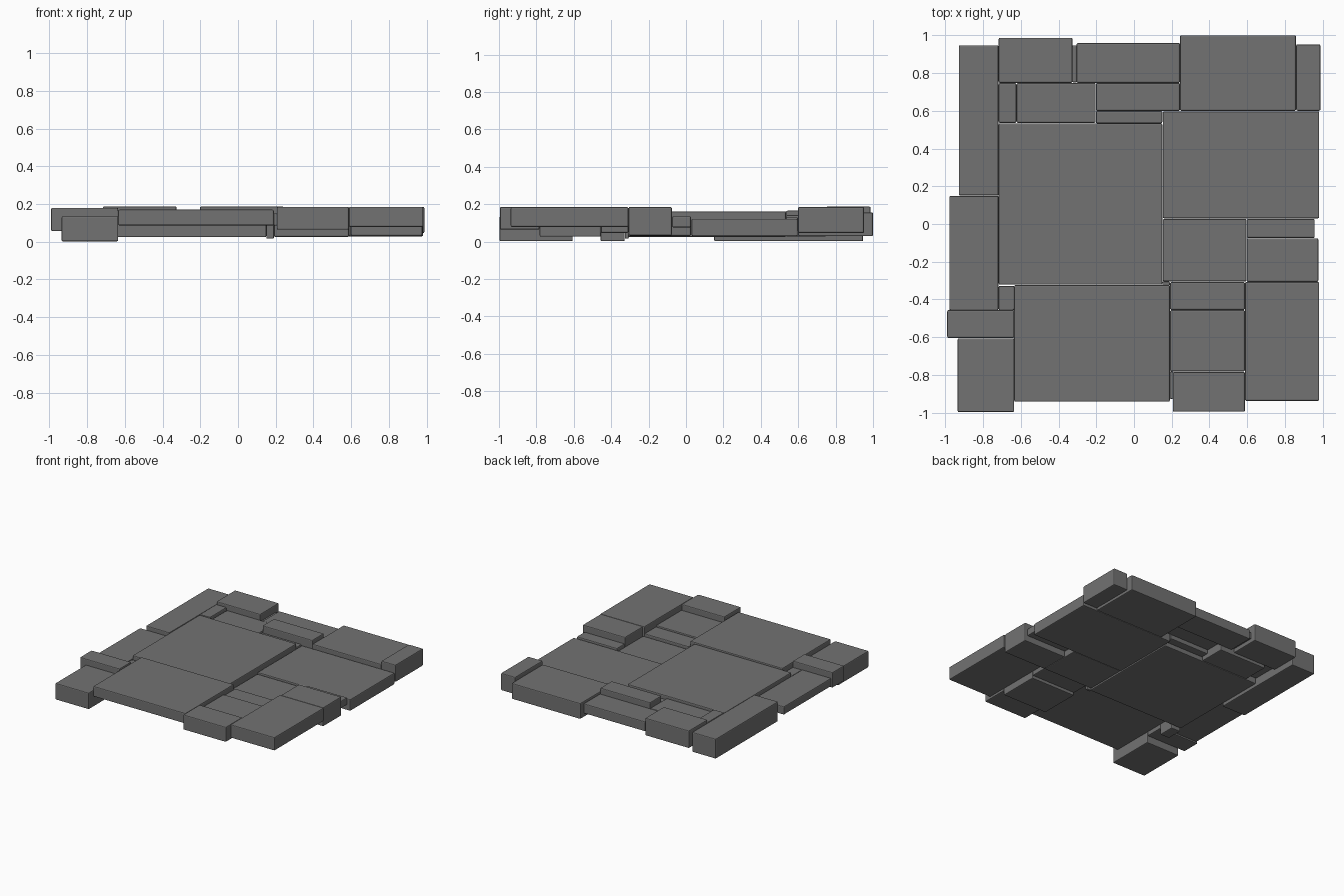
import bpy, bmesh

# Dark stone colour
stone = bpy.data.materials.new("dark_stone")
stone.diffuse_color = (0.17, 0.17, 0.17, 1)

def slab(name, x0, x1, y0, y1, z0, z1, bevel=0.007, grow=0.002):
    """Box with a small chamfer on every edge."""
    x0, y0, z0 = x0 - grow, y0 - grow, max(0.002, z0 - 0.004)
    x1, y1 = x1 + grow, y1 + grow
    bm = bmesh.new()
    bmesh.ops.create_cube(bm, size=1)
    for v in bm.verts:
        v.co = (x1 if v.co.x > 0 else x0,
                y1 if v.co.y > 0 else y0,
                z1 if v.co.z > 0 else z0)
    width = min(bevel, 0.25 * min(x1 - x0, y1 - y0, z1 - z0))
    bmesh.ops.bevel(bm, geom=bm.edges[:], offset=width, segments=2,
                    affect='EDGES', profile=0.5)
    mesh = bpy.data.meshes.new(name)
    bm.to_mesh(mesh)
    bm.free()
    mesh.materials.append(stone)
    ob = bpy.data.objects.new(name, mesh)
    bpy.context.collection.objects.link(ob)

# Two large middle slabs
slab("large_centre_slab", -0.715, 0.148, -0.32, 0.532, 0.028, 0.16)
slab("large_front_slab", -0.633, 0.188, -0.94, -0.326, 0.09, 0.17)

# Left column
slab("left_back_slab", -0.927, -0.72, 0.153, 0.945, 0.005, 0.162)
slab("left_middle_slab", -0.977, -0.72, -0.455, 0.147, 0.07, 0.132)
slab("left_step_slab", -0.988, -0.637, -0.602, -0.458, 0.06, 0.18)
slab("left_front_slab", -0.933, -0.637, -0.995, -0.608, 0.005, 0.135)
slab("left_small_slab", -0.715, -0.637, -0.455, -0.33, 0.005, 0.13)

# Back rows
slab("back_left_slab", -0.715, -0.328, 0.75, 0.985, 0.05, 0.187)
slab("back_middle_slab", -0.302, 0.242, 0.75, 0.957, 0.065, 0.14)
slab("back_right_slab", 0.246, 0.857, 0.602, 0.998, 0.033, 0.156)
slab("back_corner_slab", 0.862, 0.986, 0.602, 0.95, 0.05, 0.185)
slab("inner_small_slab", -0.715, -0.626, 0.538, 0.745, 0.07, 0.165)
slab("inner_left_slab", -0.62, -0.205, 0.538, 0.745, 0.03, 0.142)
slab("inner_right_slab", -0.2, 0.242, 0.602, 0.745, 0.09, 0.186)

# Right side
slab("right_large_slab", 0.155, 0.98, 0.032, 0.595, 0.033, 0.122)
slab("right_inner_slab", 0.155, 0.595, -0.303, 0.025, 0.035, 0.11)
slab("right_narrow_slab", 0.6, 0.956, -0.072, 0.025, 0.08, 0.135)
slab("right_raised_slab", 0.6, 0.975, -0.305, -0.078, 0.036, 0.185)
slab("right_front_slab", 0.59, 0.98, -0.935, -0.31, 0.082, 0.185)
slab("front_strip_slab", 0.193, 0.586, -0.453, -0.31, 0.05, 0.13)
slab("front_inner_slab", 0.193, 0.586, -0.78, -0.458, 0.03, 0.14)
slab("front_edge_slab", 0.208, 0.586, -0.993, -0.786, 0.068, 0.185)

# Narrow filler pieces in the gaps
slab("back_gap_filler", -0.325, -0.305, 0.752, 0.945, 0.08, 0.13)
slab("inner_gap_filler", -0.2, 0.148, 0.536, 0.597, 0.06, 0.13)
slab("centre_gap_filler", 0.152, 0.188, -0.325, -0.308, 0.02, 0.1)
slab("front_gap_filler", 0.192, 0.205, -0.925, -0.785, 0.09, 0.15)
